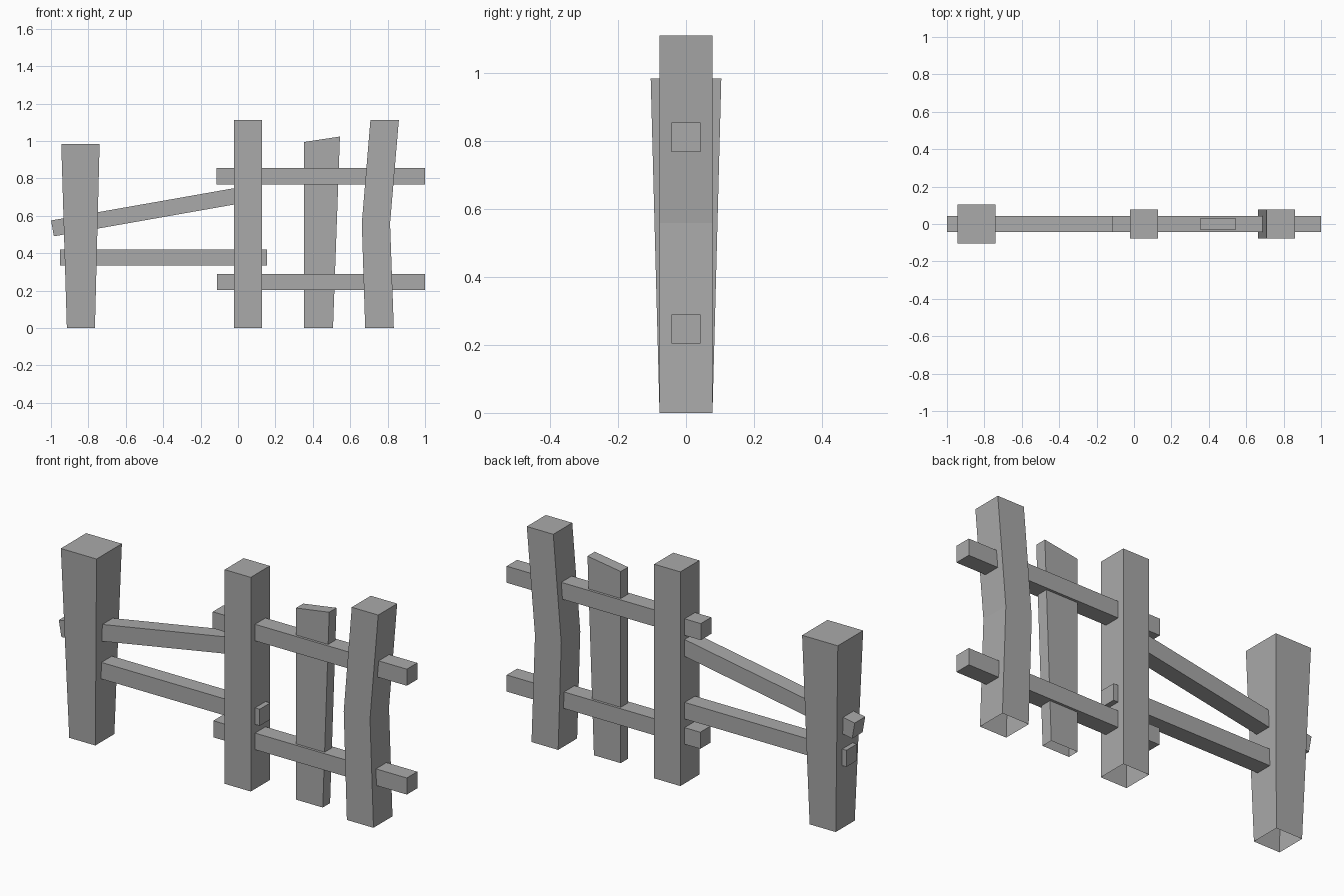
import bpy
import bmesh
from math import radians, cos, sin

cube = bpy.data.objects.get("Cube")
if cube:
    bpy.data.objects.remove(cube)

grey = bpy.data.materials.new("weathered grey")
grey.use_nodes = True
colour = (0.4, 0.4, 0.4, 1)
grey.diffuse_color = colour
grey.node_tree.nodes["Principled BSDF"].inputs["Base Color"].default_value = colour


def loft(name, rings, open_bottom=True):
    """Join four-cornered rings into a timber, capped at the far end."""
    bm = bmesh.new()
    loops = [[bm.verts.new(p) for p in ring] for ring in rings]
    for low, high in zip(loops, loops[1:]):
        for i in range(4):
            j = (i + 1) % 4
            bm.faces.new((low[i], low[j], high[j], high[i]))
    bm.faces.new(loops[-1])
    if not open_bottom:
        bm.faces.new(loops[0][::-1])
    mesh = bpy.data.meshes.new(name)
    bm.to_mesh(mesh)
    bm.free()
    mesh.materials.append(grey)
    obj = bpy.data.objects.new(name, mesh)
    bpy.context.collection.objects.link(obj)
    return obj


def ring(x0, x1, depth, z0, z1=None):
    """Rectangle across the timber; z0 and z1 are its two edge heights."""
    z1 = z0 if z1 is None else z1
    return [(x0, -depth, z0), (x1, -depth, z1), (x1, depth, z1), (x0, depth, z0)]


def rail(name, x, z, length, tilt=0):
    """Square rail starting at the centre of its right-hand end."""
    half, angle = 0.043, radians(tilt)
    rings = []
    for along in (0, length):
        rings.append([(x + along * cos(angle) - up * sin(angle), y,
                       z + along * sin(angle) + up * cos(angle))
                      for y, up in ((-half, -half), (-half, half),
                                    (half, half), (half, -half))])
    # Reverse corner order so that the faces point outwards
    loft(name, [r[::-1] for r in rings], open_bottom=False)


# Upright posts, open underneath
loft("flared_end_post", [ring(-0.915, -0.765, 0.078, 0),
                         ring(-0.945, -0.74, 0.104, 0.985)])
loft("middle_post", [ring(-0.022, 0.128, 0.078, 0),
                     ring(-0.022, 0.128, 0.078, 1.112)])
loft("bent_end_post", [ring(0.68, 0.833, 0.078, 0),
                       ring(0.662, 0.813, 0.078, 0.56),
                       ring(0.708, 0.86, 0.078, 1.112)])

# Thin slat with a slanted top
loft("slanted_slat", [ring(0.354, 0.508, 0.03, 0),
                      ring(0.354, 0.545, 0.03, 0.995, 1.024)])

# Rails
rail("upper_rail", -0.115, 0.812, 1.115)
rail("lower_rail", -0.112, 0.247, 1.112)
rail("right_side_rail", -0.952, 0.378, 1.107)
rail("fallen_rail", -0.992, 0.533, 1.09, 10)
